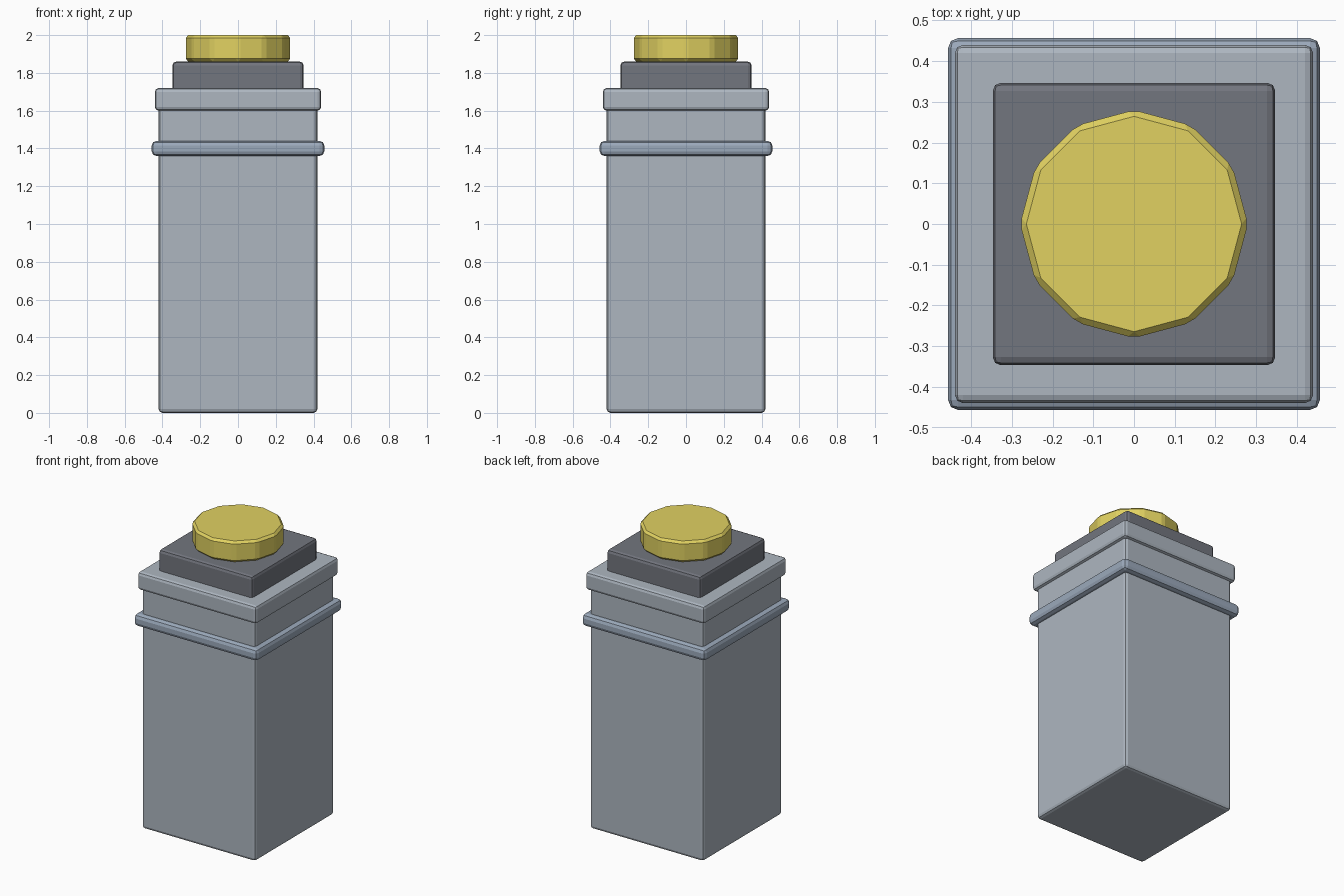
import bpy

if "Cube" in bpy.data.objects:
    bpy.data.objects.remove(bpy.data.objects["Cube"])

def material(name, rgb):
    m = bpy.data.materials.new(name)
    m.diffuse_color = (*rgb, 1)
    m.use_nodes = True
    m.node_tree.nodes["Principled BSDF"].inputs["Base Color"].default_value = m.diffuse_color
    return m

steel = material("light_steel", (0.42, 0.47, 0.53))
blue = material("blue_steel", (0.33, 0.40, 0.50))
dark = material("dark_grey", (0.17, 0.18, 0.21))
gold = material("yellow", (0.75, 0.64, 0.12))

def finish(name, mat, bevel, segments):
    ob = bpy.context.object
    ob.name = name
    bpy.ops.object.transform_apply(location=False, rotation=True, scale=True)
    ob.data.materials.append(mat)
    mod = ob.modifiers.new("edge_bevel", "BEVEL")
    mod.width = bevel
    mod.segments = segments
    mod.limit_method = "NONE"
    return ob

def block(name, half, z0, z1, mat, bevel, segments=2):
    bpy.ops.mesh.primitive_cube_add(size=1, location=(0, 0, (z0 + z1) / 2))
    bpy.context.object.scale = (2 * half, 2 * half, z1 - z0)
    return finish(name, mat, bevel, segments)

# Square post and its trim, bottom to top
block("body", 0.42, 0.0, 1.64, steel, 0.02)
block("band", 0.457, 1.36, 1.44, blue, 0.025)
block("upper_rim", 0.44, 1.60, 1.72, steel, 0.02)
block("collar", 0.347, 1.70, 1.86, dark, 0.02)

# Twelve-sided cap
bpy.ops.mesh.primitive_cylinder_add(vertices=12, radius=0.28, depth=0.14, location=(0, 0, 1.93))
finish("top_cap", gold, 0.015, 1)
